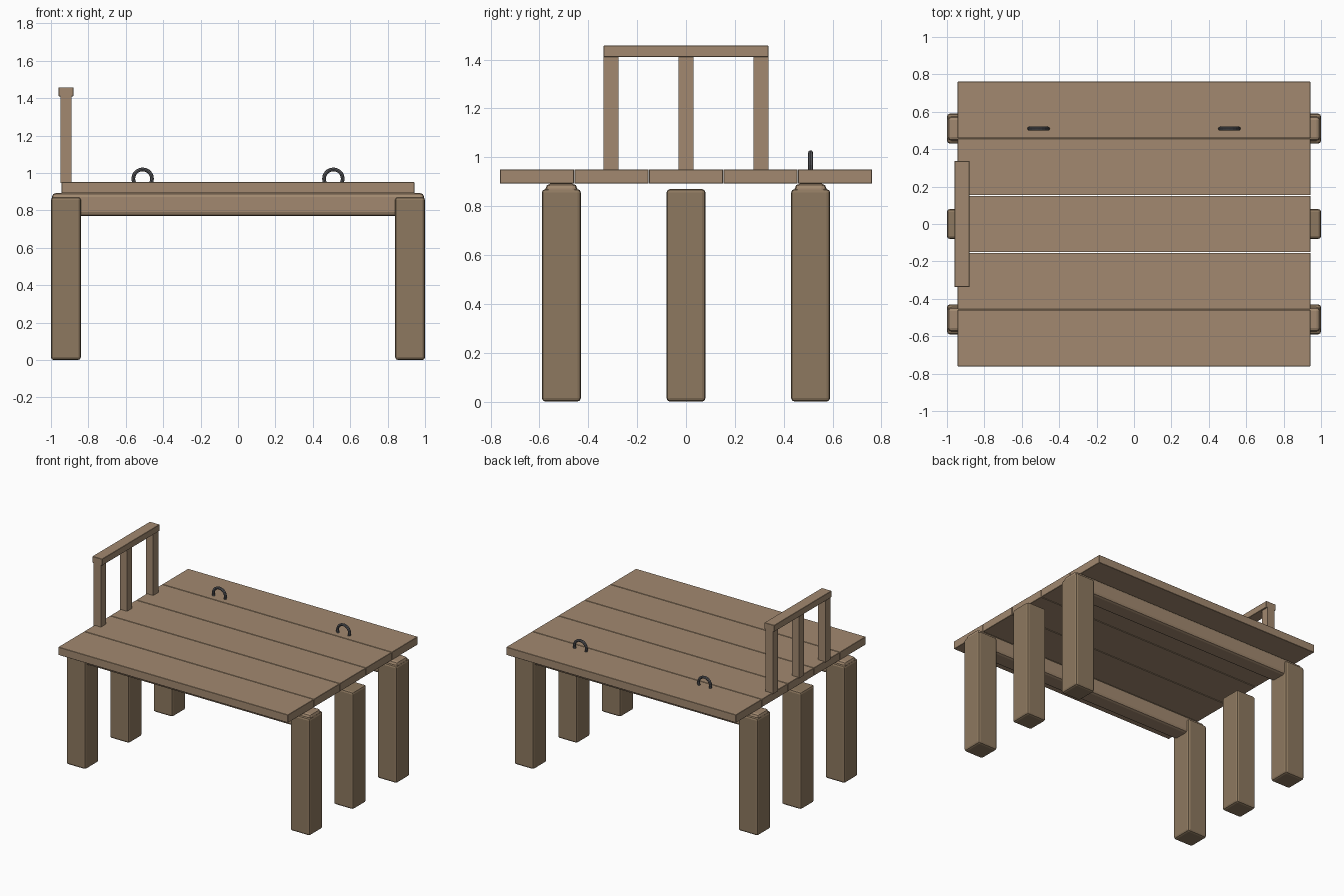
import bpy, math

if "Cube" in bpy.data.objects:
    bpy.data.objects.remove(bpy.data.objects["Cube"])


def material(name, rgb):
    m = bpy.data.materials.new(name)
    m.diffuse_color = (*rgb, 1)
    m.use_nodes = True
    m.node_tree.nodes["Principled BSDF"].inputs["Base Color"].default_value = m.diffuse_color
    return m


plank_wood = material("plank_wood", (0.36, 0.25, 0.16))
log_wood = material("log_wood", (0.27, 0.19, 0.115))
iron = material("iron", (0.11, 0.11, 0.12))


def box(name, lo, hi, mat, bevel=0.0, segments=2):
    """Box between two corners, optionally with rounded edges."""
    centre = [(a + b) / 2 for a, b in zip(lo, hi)]
    bpy.ops.mesh.primitive_cube_add(size=1, location=centre)
    ob = bpy.context.object
    ob.name = name
    ob.scale = [b - a for a, b in zip(lo, hi)]
    bpy.ops.object.transform_apply(location=False, rotation=False, scale=True)
    ob.data.materials.append(mat)
    if bevel:
        mod = ob.modifiers.new("bevel", 'BEVEL')
        mod.width = bevel
        mod.segments = segments
    return ob


# Six thick legs, three per end
for x in (-0.92, 0.92):
    for y in (-0.51, 0, 0.51):
        box("leg", (x - 0.08, y - 0.08, 0), (x + 0.08, y + 0.08, 0.87), log_wood, 0.015)

# Two long beams across the outer legs
for y in (-0.51, 0.51):
    box("beam", (-0.995, y - 0.065, 0.77), (0.995, y + 0.065, 0.892), plank_wood, 0.02)

# Five deck planks
for i in range(-2, 3):
    y = i * 0.305
    box("deck_plank", (-0.943, y - 0.151, 0.892), (0.943, y + 0.151, 0.951), plank_wood, 0.002, 1)

# Handrail at the left end
for y in (-0.307, 0, 0.307):
    box("rail_post", (-0.95, y - 0.03, 0.945), (-0.89, y + 0.03, 1.412), plank_wood)
box("rail_top", (-0.96, -0.337, 1.41), (-0.88, 0.337, 1.458), plank_wood, 0.002, 1)

# Mooring rings sunk into the rear plank
for x in (-0.51, 0.51):
    bpy.ops.mesh.primitive_torus_add(major_radius=0.05, minor_radius=0.01,
                                     major_segments=20, minor_segments=8,
                                     location=(x, 0.51, 0.969),
                                     rotation=(math.pi / 2, 0, 0))
    ring = bpy.context.object
    ring.name = "mooring_ring"
    ring.data.materials.append(iron)
